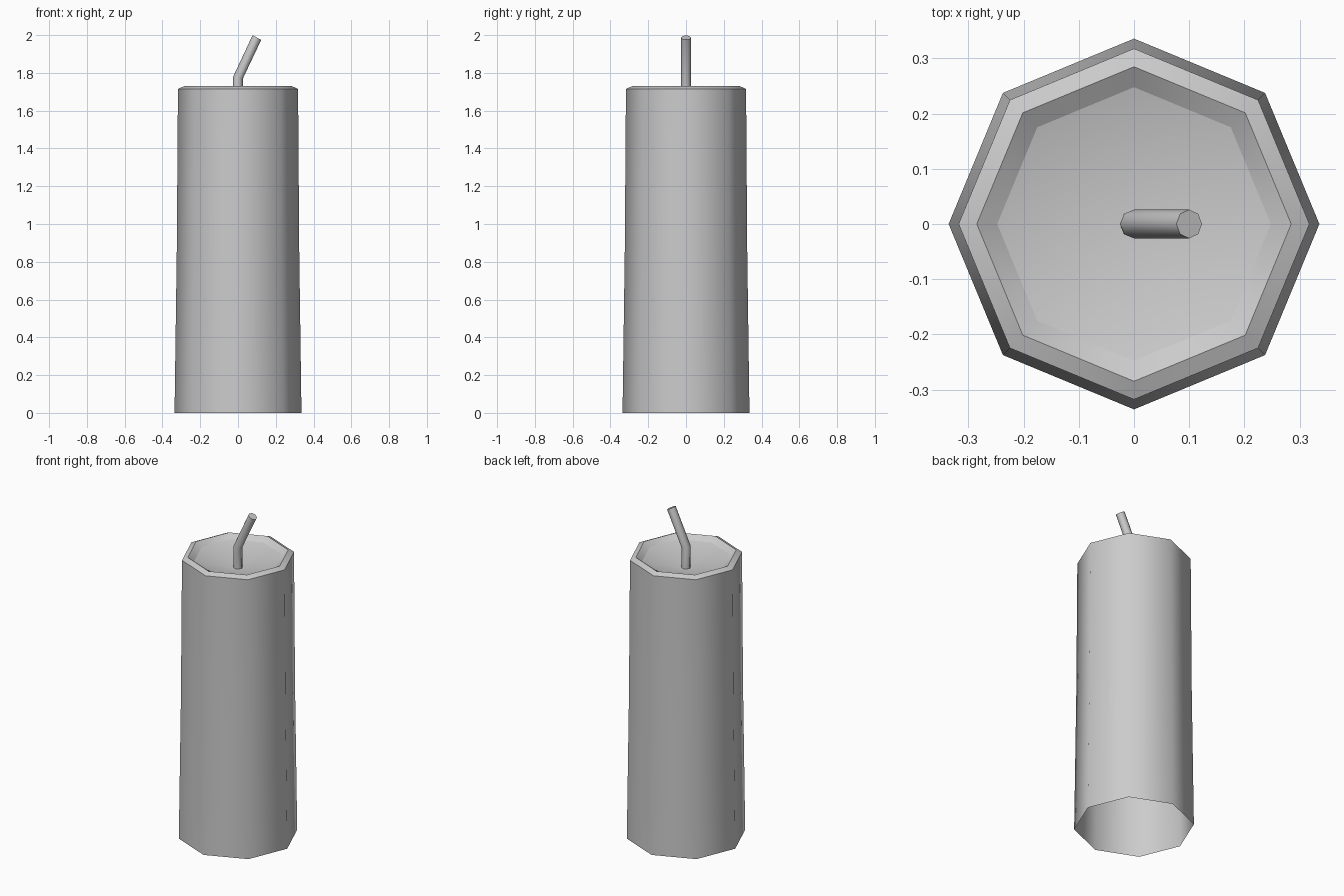
import bpy, bmesh, math
from mathutils import Vector, Matrix

if "Cube" in bpy.data.objects:
    bpy.data.objects.remove(bpy.data.objects["Cube"])

N = 8


def finish(bm, name, angle):
    me = bpy.data.meshes.new(name)
    bm.to_mesh(me)
    bm.free()
    ob = bpy.data.objects.new(name, me)
    bpy.context.collection.objects.link(ob)
    for o in bpy.context.selected_objects:
        o.select_set(False)
    ob.select_set(True)
    bpy.context.view_layer.objects.active = ob
    bpy.ops.object.shade_smooth_by_angle(angle=math.radians(angle))
    return ob


def loft(bm, rings):
    for a, b in zip(rings, rings[1:]):
        for i in range(N):
            j = (i + 1) % N
            bm.faces.new((a[i], a[j], b[j], b[i]))


def ring(bm, r, mat):
    return [bm.verts.new(mat @ Vector((r * math.cos(i * math.tau / N),
                                       r * math.sin(i * math.tau / N), 0)))
            for i in range(N)]


# Wax body: open underneath, slight flare, raised rim and melted hollow
bm = bmesh.new()
profile = [(0.336, 0), (0.324, 0.87), (0.318, 1.715), (0.285, 1.73), (0.248, 1.705)]
rings = [ring(bm, r, Matrix.Translation((0, 0, z))) for r, z in profile]
loft(bm, rings)
centre = bm.verts.new((0, 0, 1.64))
for i in range(N):
    bm.faces.new((rings[-1][i], rings[-1][(i + 1) % N], centre))
finish(bm, "candle_body", 50)
# Keep the outer and inner rim borders crisp
me = bpy.data.objects["candle_body"].data
for e in me.edges:
    v = [me.vertices[k].co for k in e.vertices]
    if all(abs(c.z - 1.705) < 1e-3 for c in v) or all(abs(c.z - 1.715) < 1e-3 for c in v):
        e.use_edge_sharp = True

# Bent wick
bm = bmesh.new()
lean = math.radians(27)
path = [(0, 1.63, 0), (0, 1.775, lean / 2), (0.1, 1.987, lean)]
rings = [ring(bm, 0.026, Matrix.Translation((x, 0, z)) @ Matrix.Rotation(a, 4, 'Y'))
         for x, z, a in path]
loft(bm, rings)
bm.faces.new(rings[-1])
finish(bm, "wick", 50)
